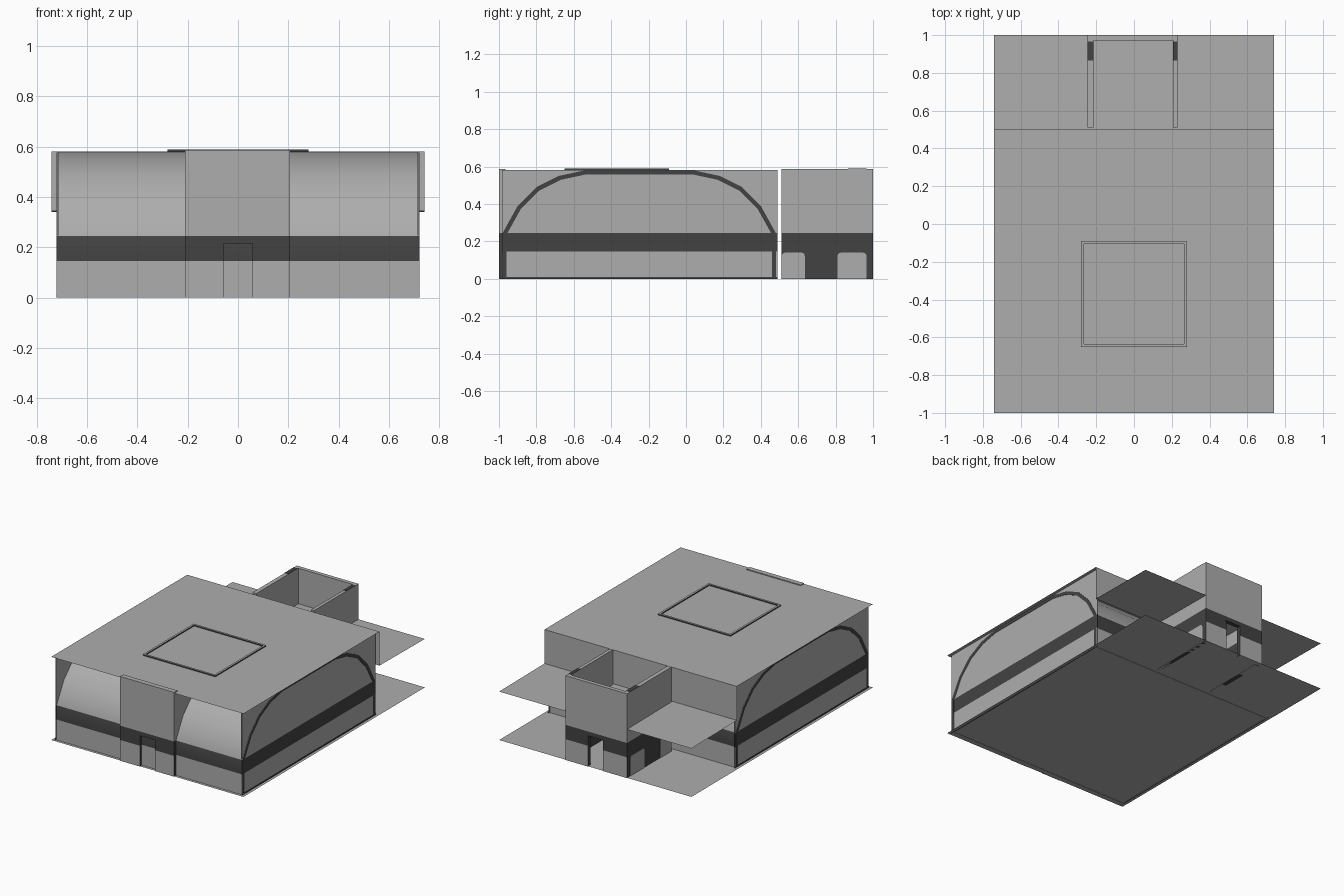
import bpy, bmesh
from mathutils import Vector

if "Cube" in bpy.data.objects:
    bpy.data.objects.remove(bpy.data.objects["Cube"])


def mat(name, v):
    m = bpy.data.materials.new(name)
    m.diffuse_color = (v, v, v, 1)
    m.use_nodes = True
    m.node_tree.nodes["Principled BSDF"].inputs["Base Color"].default_value = m.diffuse_color
    return m


GREY, DARK = mat("wall_grey", 0.42), mat("band_dark", 0.055)
BAND_LO, BAND_HI = 0.145, 0.245


def finish(name, bm, rule=None, recalc=True):
    if recalc:
        bmesh.ops.recalc_face_normals(bm, faces=bm.faces[:])
    bm.normal_update()
    if rule:
        for f in bm.faces:
            f.material_index = int(bool(rule(f.calc_center_median(), f.normal)))
    me = bpy.data.meshes.new(name)
    bm.to_mesh(me)
    bm.free()
    me.materials.append(GREY)
    me.materials.append(DARK)
    ob = bpy.data.objects.new(name, me)
    bpy.context.collection.objects.link(ob)
    return ob


def cut(bm, heights):
    for z in heights:
        bmesh.ops.bisect_plane(bm, geom=bm.verts[:] + bm.edges[:] + bm.faces[:],
                               plane_co=(0, 0, z), plane_no=(0, 0, 1))


def in_band(c, n):
    return BAND_LO < c.z < BAND_HI


def add_box(bm, x0, x1, y0, y1, z0, z1):
    r = bmesh.ops.create_cube(bm, size=1)
    for v in r["verts"]:
        v.co = Vector((x0 if v.co.x < 0 else x1, y0 if v.co.y < 0 else y1,
                       z0 if v.co.z < 0 else z1))


def box(name, dims, rule=in_band, cuts=(BAND_LO, BAND_HI)):
    bm = bmesh.new()
    add_box(bm, *dims)
    cut(bm, cuts)
    return finish(name, bm, rule)


def sheet(name, profile, hx):
    bm = bmesh.new()
    rows = [[bm.verts.new((s * hx, y, z)) for s in (-1, 1)] for y, z in profile]
    for a, b in zip(rows, rows[1:]):
        bm.faces.new((a[0], a[1], b[1], b[0]))
    return finish(name, bm, recalc=False)


# roof steps down to a low canopy at the back; floor runs full length
sheet("roof_and_canopy", [(-1, .582), (0, .582), (.5, .582), (.5, .345), (1, .34)], .742)
sheet("floor", [(-1, .002), (1, .002)], .742)

# vaulted shell with dark end caps
outer = [(-.98, 0), (-.98, BAND_LO), (-.98, BAND_HI), (-.9, .39), (-.8, .49),
         (-.68, .55), (-.55, .578), (.05, .578), (.18, .55), (.3, .49),
         (.4, .39), (.48, BAND_HI), (.48, BAND_LO), (.48, 0)]
inner = [(-.25 + (y + .25) * .972, z * .963) for y, z in outer]
bm = bmesh.new()
rings = [[[bm.verts.new((s * .722, y, z)) for y, z in p] for p in (outer, inner)]
         for s in (-1, 1)]
for i in range(len(outer) - 1):
    for k in (0, 1):
        bm.faces.new((rings[0][k][i], rings[0][k][i + 1], rings[1][k][i + 1], rings[1][k][i]))
        bm.faces.new((rings[k][0][i], rings[k][0][i + 1], rings[k][1][i + 1], rings[k][1][i]))
for i in (0, -1):
    bm.faces.new((rings[0][0][i], rings[1][0][i], rings[1][1][i], rings[0][1][i]))
vault = finish("vault_shell", bm, lambda c, n: abs(n.x) > .9 or in_band(c, n))
bpy.context.view_layer.objects.active = vault
vault.select_set(True)
bpy.ops.object.shade_smooth_by_angle(angle=.75)

# flat end walls with the band
for side, s in (("left", -1), ("right", 1)):
    a, b = sorted((s * .714, s * .7195))
    box(side + "_end_wall", (a, b, -.985, .49, 0, .581))
    a, b = sorted((s * .716, s * .722))
    box(side + "_base_trim", (a, b, -.985, .49, 0, .01), lambda c, n: True, ())


# entrance panels with a central doorway and dark jambs
def entrance(name, x0, x1, y0, y1):
    w, h = .065, .215
    bm = bmesh.new()
    add_box(bm, x0, -w, y0, y1, 0, h)
    add_box(bm, w, x1, y0, y1, 0, h)
    add_box(bm, x0, x1, y0, y1, h, .588)
    cut(bm, (BAND_LO, BAND_HI))
    finish(name, bm, lambda c, n: in_band(c, n) or (abs(n.x) > .9 and c.z < BAND_HI))
    bm = bmesh.new()
    for x in (-w, w):
        add_box(bm, x - .008, x + .008, y0 + .001, y1 - .001, 0, h)
    cut(bm, (BAND_LO,))
    finish(name + "_door_posts", bm, lambda c, n: abs(n.x) > .9 or in_band(c, n))


entrance("front_entrance", -.21, .207, -1, -.965)
entrance("back_entrance", -.245, .23, .972, 1)

# side walls of the front entrance, reaching back into the vault
for side, x in (("left", -.21), ("right", .195)):
    box("front_entrance_%s_side" % side, (x, x + .012, -.97, -.55, BAND_HI, .581), None, ())

# side walls of the back porch: dark band and pillar between pale bays
for side, x0, x1 in (("left", -.245, -.215), ("right", .207, .23)):
    box("porch_%s_wall" % side, (x0, x1, .51, .975, 0, .588),
        lambda c, n: c.z < BAND_HI, (BAND_HI,))
    for k, (y0, y1) in enumerate(((.512, .635), (.81, .965))):
        bay = box("porch_%s_bay_%d" % (side, k + 1),
                  (x0 - .002, x1 + .002, y0, y1, 0, .14), None, ())
        m = bay.modifiers.new("round_top", 'BEVEL')
        m.width, m.segments, m.limit_method = .018, 3, 'WEIGHT'
        attr = bay.data.attributes.new("bevel_weight_edge", 'FLOAT', 'EDGE')
        for e in bay.data.edges:
            a, b = (bay.data.vertices[i].co for i in e.vertices)
            if a.z > .1 and b.z > .1 and abs(a.x - b.x) > .001:
                attr.data[e.index].value = 1
    # dark strip on top of the wall
    box("porch_%s_cap" % side, (x0, x1, .865, .965, .586, .59), lambda c, n: True, ())

# square roof rim with dark sides
bm = bmesh.new()
q, cy, t = .28, -.37, .014
for s in (-1, 1):
    xa, xb = sorted((s * q, s * (q - t)))
    add_box(bm, xa, xb, cy - q, cy + q, .58, .59)
    ya, yb = sorted((cy + s * q, cy + s * (q - t)))
    add_box(bm, -q + t, q - t, ya, yb, .58, .59)
finish("roof_square_rim", bm, lambda c, n: abs(n.z) < .5)
